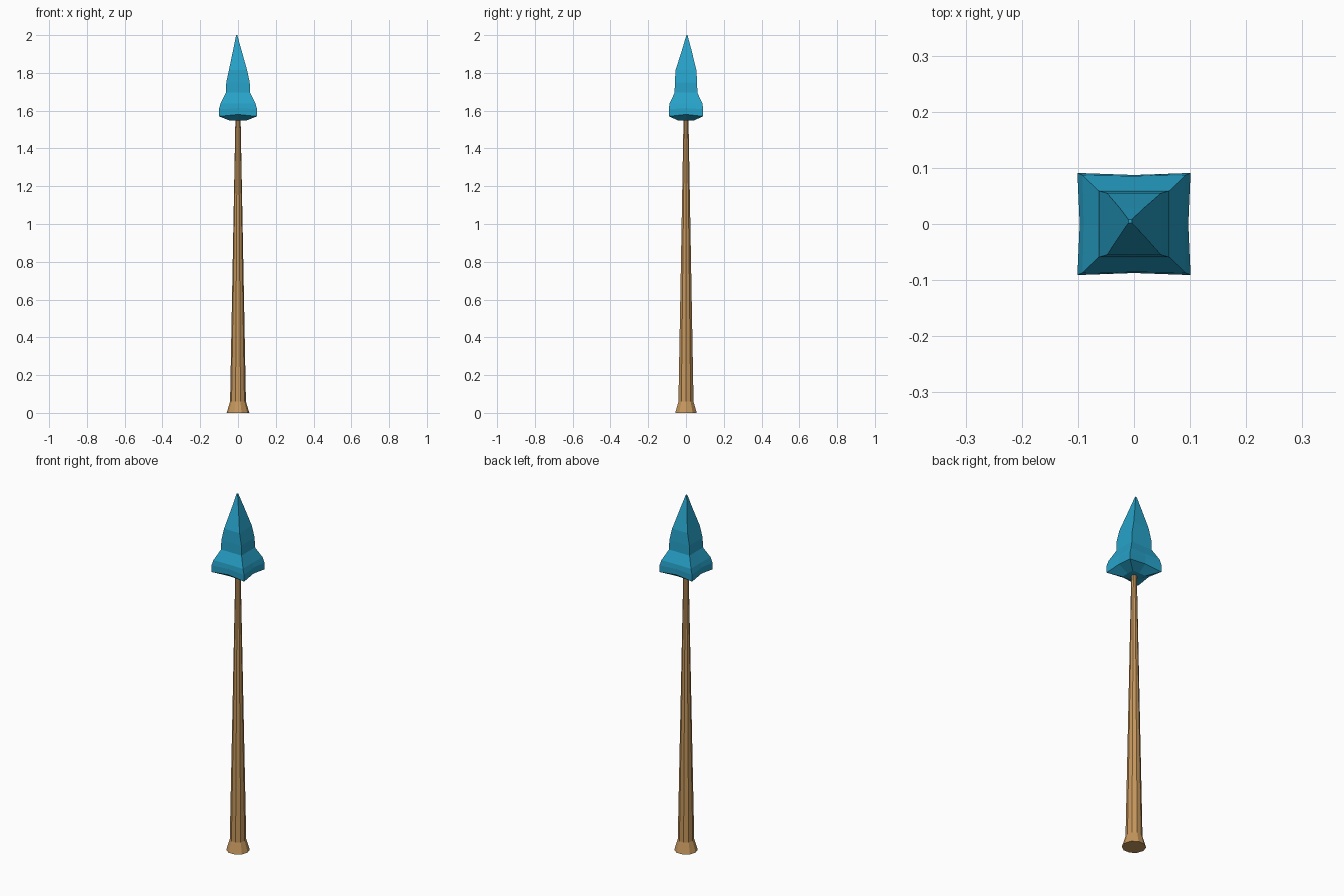
import bpy, bmesh, math

if "Cube" in bpy.data.objects:
    bpy.data.objects.remove(bpy.data.objects["Cube"])

def material(name, color):
    m = bpy.data.materials.new(name)
    m.diffuse_color = color
    m.use_nodes = True
    m.node_tree.nodes["Principled BSDF"].inputs["Base Color"].default_value = m.diffuse_color
    return m

def loft(name, rings, mat):
    """Skin a stack of equal-count rings and cap both ends."""
    bm = bmesh.new()
    loops = [[bm.verts.new(p) for p in ring] for ring in rings]
    n = len(loops[0])
    for a, b in zip(loops, loops[1:]):
        for i in range(n):
            j = (i + 1) % n
            bm.faces.new((a[i], a[j], b[j], b[i]))
    bm.faces.new(list(reversed(loops[0])))
    bm.faces.new(loops[-1])
    bmesh.ops.recalc_face_normals(bm, faces=bm.faces)
    me = bpy.data.meshes.new(name)
    bm.to_mesh(me)
    bm.free()
    ob = bpy.data.objects.new(name, me)
    bpy.context.collection.objects.link(ob)
    me.materials.append(mat)
    return ob

def circle(r, z, n=10):
    return [(r * math.cos(2 * math.pi * i / n), r * math.sin(2 * math.pi * i / n), z)
            for i in range(n)]

def square(hx, hy, z, pinch=1.0, mid_lift=0.0, cx=0.0, cy=0.0):
    """Square ring with a middle point on each side, optionally drawn inward."""
    dirs = [(-1, -1), (0, -1), (1, -1), (1, 0), (1, 1), (0, 1), (-1, 1), (-1, 0)]
    ring = []
    for dx, dy in dirs:
        mid = dx == 0 or dy == 0
        k = pinch if mid else 1.0
        ring.append((cx + dx * hx * k, cy + dy * hy * k, z + (mid_lift if mid else 0)))
    return ring

wood = material("bark", (0.56, 0.31, 0.11, 1))
leaf = material("foliage", (0.02, 0.36, 0.58, 1))

# Tapered trunk with flared foot
loft("trunk", [circle(0.060, 0), circle(0.042, 0.06), circle(0.013, 1.60)], wood)

# Faceted square crown
loft("crown", [
    square(0.042, 0.040, 1.547),
    square(0.101, 0.090, 1.570, 0.96, 0.010),
    square(0.101, 0.091, 1.608, 0.96, 0.005),
    square(0.092, 0.087, 1.638, 0.98),
    square(0.064, 0.060, 1.695),
    square(0.062, 0.059, 1.750),
    square(0.048, 0.055, 1.815),
    square(0.021, 0.024, 1.925, 1.0, 0, -0.004, 0.004),
    square(0.003, 0.003, 2.000, 1.0, 0, -0.007, 0.005),
], leaf)
